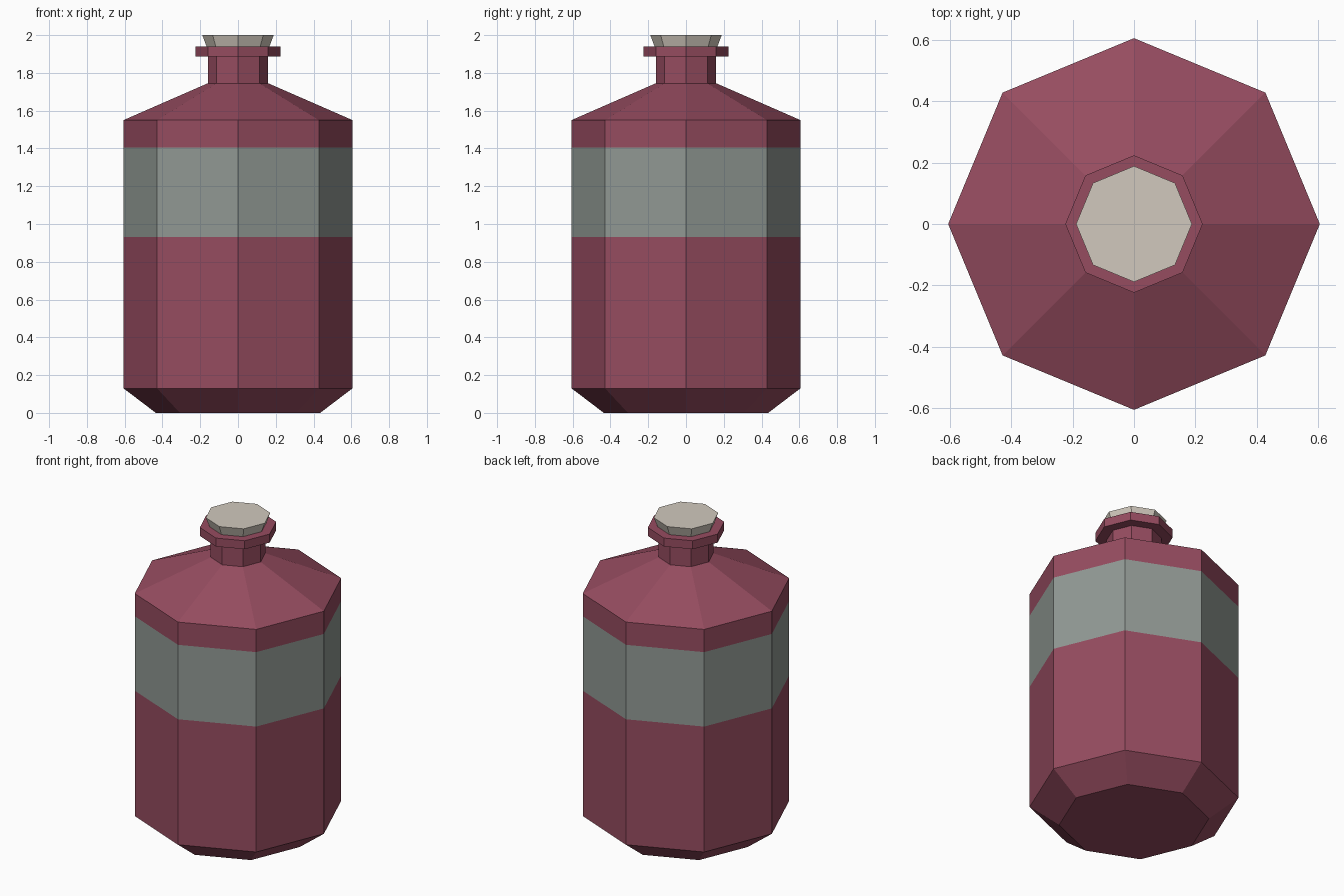
import bpy, math

if "Cube" in bpy.data.objects:
    bpy.data.objects.remove(bpy.data.objects["Cube"])

SIDES = 8


def material(name, srgb):
    m = bpy.data.materials.new(name)
    lin = [((c / 255 + 0.055) / 1.055) ** 2.4 for c in srgb]
    m.diffuse_color = (*lin, 1)
    m.use_nodes = True
    m.node_tree.nodes["Principled BSDF"].inputs["Base Color"].default_value = m.diffuse_color
    return m


red = material("wine red glass", (150, 76, 96))
grey = material("grey green label", (145, 153, 148))
cream = material("pale cork", (209, 201, 189))


def lathe(name, profile, mats, rule=lambda z: 0):
    """Spin a (radius, height) profile into a capped faceted solid."""
    verts = [(r * math.cos(2 * math.pi * i / SIDES),
              r * math.sin(2 * math.pi * i / SIDES), z)
             for r, z in profile for i in range(SIDES)]
    n = len(profile)
    faces = [tuple(reversed(range(SIDES))),
             tuple(range((n - 1) * SIDES, n * SIDES))]
    for k in range(n - 1):
        for i in range(SIDES):
            j = (i + 1) % SIDES
            a, b = k * SIDES, (k + 1) * SIDES
            faces.append((a + i, a + j, b + j, b + i))
    mesh = bpy.data.meshes.new(name)
    mesh.from_pydata(verts, [], faces)
    for m in mats:
        mesh.materials.append(m)
    for p in mesh.polygons:
        p.material_index = rule(p.center.z)
    ob = bpy.data.objects.new(name, mesh)
    bpy.context.collection.objects.link(ob)
    return ob


# Bottle: chamfered base, straight body with label band, shoulder, neck, lip
lathe("bottle",
      [(0.435, 0), (0.606, 0.13), (0.606, 0.93), (0.606, 1.405),
       (0.606, 1.55), (0.16, 1.745), (0.16, 1.886), (0.224, 1.886),
       (0.224, 1.94)],
      [red, grey], lambda z: 1 if 0.95 < z < 1.38 else 0)

# Tapered stopper seated in the lip
lathe("stopper", [(0.163, 1.93), (0.189, 2.0)], [cream])
